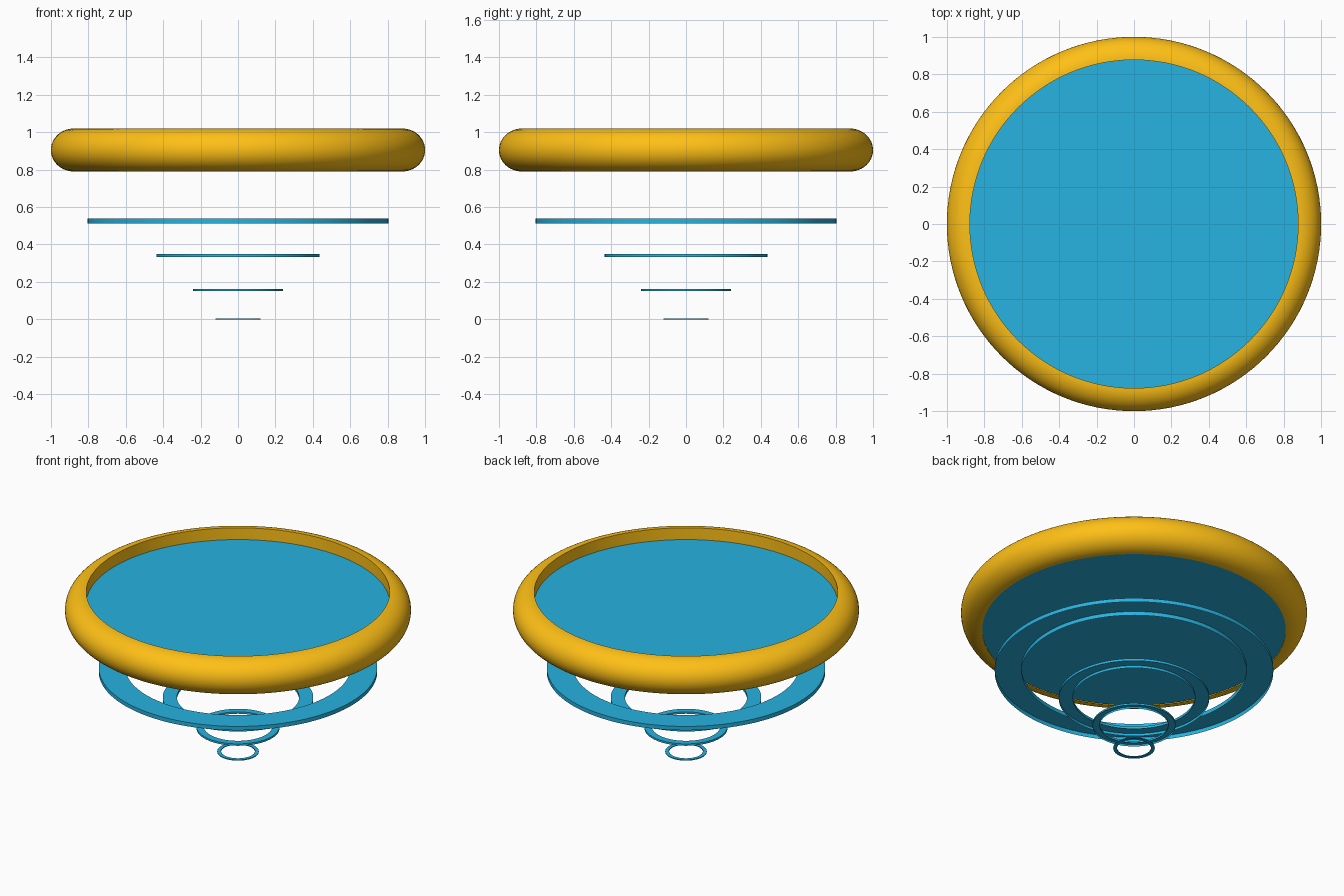
import bpy, bmesh, math

if "Cube" in bpy.data.objects:
    bpy.data.objects.remove(bpy.data.objects["Cube"])

SEGMENTS = 128


def material(name, colour):
    mat = bpy.data.materials.new(name)
    mat.diffuse_color = (*colour, 1.0)
    mat.use_nodes = True
    mat.node_tree.nodes["Principled BSDF"].inputs["Base Color"].default_value = mat.diffuse_color
    return mat


gold = material("gold", (1.0, 0.53, 0.008))
blue = material("blue", (0.02, 0.45, 0.75))


def lathe(name, profile, mat):
    """Revolve (radius, height) points around the z axis."""
    bm = bmesh.new()
    rings = []
    for r, z in profile:
        if r == 0:
            rings.append([bm.verts.new((0, 0, z))] * SEGMENTS)
            continue
        ring = []
        for i in range(SEGMENTS):
            a = 2 * math.pi * i / SEGMENTS
            ring.append(bm.verts.new((r * math.cos(a), r * math.sin(a), z)))
        rings.append(ring)
    for low, high in zip(rings, rings[1:]):
        for i in range(SEGMENTS):
            j = (i + 1) % SEGMENTS
            corners = list(dict.fromkeys((low[i], low[j], high[j], high[i])))
            bm.faces.new(corners)
    mesh = bpy.data.meshes.new(name)
    bm.to_mesh(mesh)
    bm.free()
    obj = bpy.data.objects.new(name, mesh)
    bpy.context.collection.objects.link(obj)
    mesh.materials.append(mat)
    bpy.ops.object.select_all(action='DESELECT')
    obj.select_set(True)
    bpy.context.view_layer.objects.active = obj
    bpy.ops.object.shade_smooth_by_angle(angle=math.radians(35))
    return obj


# Outer rim: half-round outside, straight wall above the panel inside
centre_z, half_height, inner_r = 0.905, 0.115, 0.877
panel_top, panel_bottom = 0.945, 0.793
rim = []
for k in range(25):
    t = -math.pi / 2 + math.pi * k / 24
    rim.append((inner_r + (1 - inner_r) * math.cos(t),
                centre_z + half_height * math.sin(t)))
rim.append((inner_r, panel_top))
lathe("outer_rim", rim, gold)

# Flat panels closing the rim: recessed on top, flush underneath
lathe("top_panel", [(inner_r, panel_top), (0, panel_top)], blue)
lathe("bottom_panel", [(0, panel_bottom), (inner_r, panel_bottom)], blue)

# Stepped rings below: shallow channels, open underneath
# (outer radius, inner radius, bottom, top)
steps = [
    (0.805, 0.65, 0.513, 0.538),
    (0.435, 0.353, 0.333, 0.349),
    (0.24, 0.198, 0.151, 0.163),
    (0.12, 0.098, 0.0, 0.005),
]
for n, (outer, inner, bottom, top) in enumerate(steps, 1):
    lathe(f"step_ring_{n}",
          [(outer, bottom), (outer, top), (inner, top), (inner, bottom)], blue)
